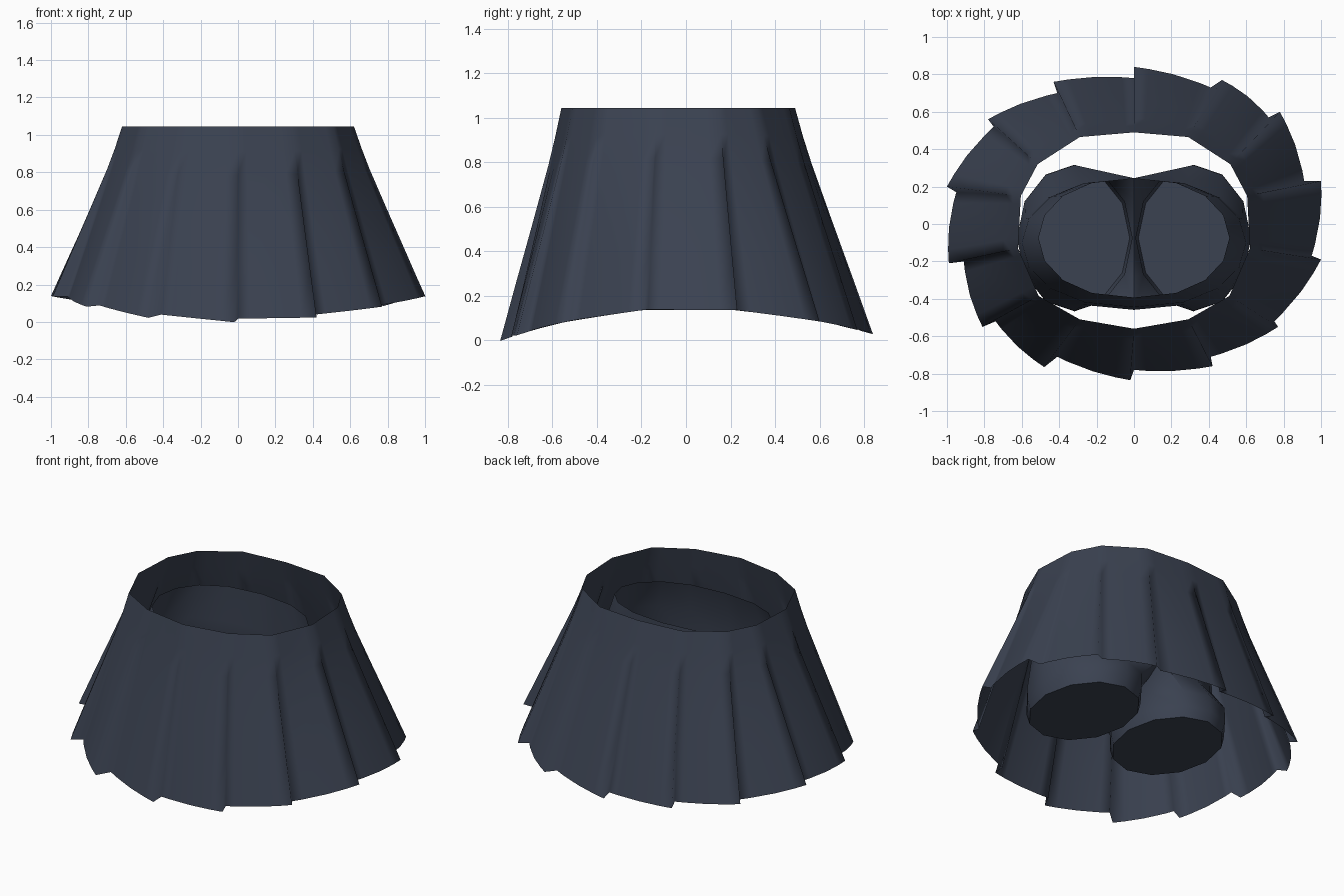
import bpy, bmesh, math
from mathutils import Vector

if "Cube" in bpy.data.objects:
    bpy.data.objects.remove(bpy.data.objects["Cube"])

mat = bpy.data.materials.new("navy_cloth")
mat.diffuse_color = (0.043, 0.054, 0.082, 1)
mat.use_nodes = True
mat.node_tree.nodes["Principled BSDF"].inputs["Base Color"].default_value = mat.diffuse_color


def finish(bm, name, angle):
    bmesh.ops.remove_doubles(bm, verts=bm.verts, dist=0.0015)
    bmesh.ops.recalc_face_normals(bm, faces=bm.faces)
    me = bpy.data.meshes.new(name)
    bm.to_mesh(me)
    bm.free()
    ob = bpy.data.objects.new(name, me)
    bpy.context.collection.objects.link(ob)
    me.materials.append(mat)
    bpy.ops.object.select_all(action='DESELECT')
    ob.select_set(True)
    bpy.context.view_layer.objects.active = ob
    bpy.ops.object.shade_smooth_by_angle(angle=math.radians(angle))
    return ob


# Pleated skirt: waist corners, outer (start) and tucked (end) hem corners, clockwise
half_waist = [(.29, .465), (.515, .32), (.605, .15), (.62, -.13), (.51, -.385), (.29, -.51)]
waist = [(0, .49)] + half_waist + [(0, -.56)] + [(-x, y) for x, y in reversed(half_waist)]
starts = [(0, .84), (.47, .77), (.78, .6), (1, .23), (1, -.19), (.77, -.55), (.42, -.76),
          (-.02, -.835), (-.48, -.765), (-.81, -.55), (-.99, -.21), (-1, .2), (-.78, .56), (-.43, .76)]
ends = [(.41, .73), (.72, .57), (.91, .23), (.95, -.17), (.75, -.52), (.41, -.71), (0, -.78),
        (-.41, -.71), (-.74, -.52), (-.91, -.2), (-.95, .17), (-.75, .52), (-.41, .7), (0, .78)]
# (height fraction from waist to hem, outward spread, how far the pleat fold has opened)
levels = [(0, 0, 0), (.13, .115, .1), (.25, .225, .55), (.5, .48, .9), (.75, .74, 1), (1, 1, 1)]
# (position across the pleat, outward bulge of the cloth)
across = [(0, 1), (.2, 1.012), (.5, 1.02), (.85, 1.01), (1, 1)]


def hem(p):
    return Vector((p[0], p[1], .145 - (.21 if p[1] < 0 else .165) * p[1] ** 2))


bm = bmesh.new()
cols = []
n = len(waist)
for i in range(n):
    a = Vector((*waist[i], 1.045))
    b = Vector((*waist[(i + 1) % n], 1.045))
    s, e = hem(starts[i]), hem(ends[i])
    prev_end, next_start = hem(ends[i - 1]), hem(starts[(i + 1) % n])
    for u, bulge in across:
        col = []
        for t, spread, fold in levels:
            # folds close up toward the waist: both sides meet at the average corner
            p = s.lerp((s + prev_end) / 2, 1 - fold)
            q = e.lerp((e + next_start) / 2, 1 - fold)
            low = p.lerp(q, u)
            top = a.lerp(b, u)
            v = top.lerp(Vector((low.x * bulge, low.y * bulge, 0)), spread)
            v.z = top.z + (low.z - top.z) * t
            col.append(bm.verts.new(v))
        cols.append(col)
for c in range(len(cols)):
    l, r = cols[c], cols[(c + 1) % len(cols)]
    for k in range(len(levels) - 1):
        bm.faces.new((l[k], r[k], r[k + 1], l[k + 1]))
finish(bm, "pleated_skirt", 180)

# Inner shorts: one leg with a closed bottom, rising to an open waist, then mirrored
bm = bmesh.new()


def leg_ring(rx, ry, z):
    return [bm.verts.new((.318 + rx * math.cos(math.radians(30 * k - 120)),
                          -.075 + ry * math.sin(math.radians(30 * k - 120)), z)) for k in range(12)]


def body_ring(a, b, cy, z, slope):
    out = []
    for k in range(9):
        t = math.radians(22.5 * (k - 4))
        y = b * math.sin(t)
        out.append(bm.verts.new((0 if k in (0, 8) else a * math.cos(t) ** .85, cy + y, z + slope * y)))
    return out


rings = [leg_ring(.295, .37, .175), leg_ring(.308, .392, .24), leg_ring(.308, .39, .34)]
hip = body_ring(.62, .352, -.107, .5, 0)
# crotch seam closing the inside of the leg
seam = [bm.verts.new((0, y, z)) for y, z in ((.13, .42), (-.075, .38), (-.28, .42))]
rings.append(hip + seam)
for lo, hi in zip(rings, rings[1:]):
    for k in range(12):
        j = (k + 1) % 12
        bm.faces.new((lo[k], lo[j], hi[j], hi[k]))
bm.faces.new(rings[0])
upper = [hip, body_ring(.6, .345, -.1, .7, 0), body_ring(.51, .318, -.075, .91, .08)]
for lo, hi in zip(upper, upper[1:]):
    for k in range(8):
        bm.faces.new((lo[k], lo[k + 1], hi[k + 1], hi[k]))
geo = bmesh.ops.duplicate(bm, geom=bm.verts[:] + bm.edges[:] + bm.faces[:])["geom"]
dup = [v for v in geo if isinstance(v, bmesh.types.BMVert)]
for v in dup:
    v.co.x *= -1
bmesh.ops.reverse_faces(bm, faces=[f for f in geo if isinstance(f, bmesh.types.BMFace)])
finish(bm, "inner_shorts", 50)
